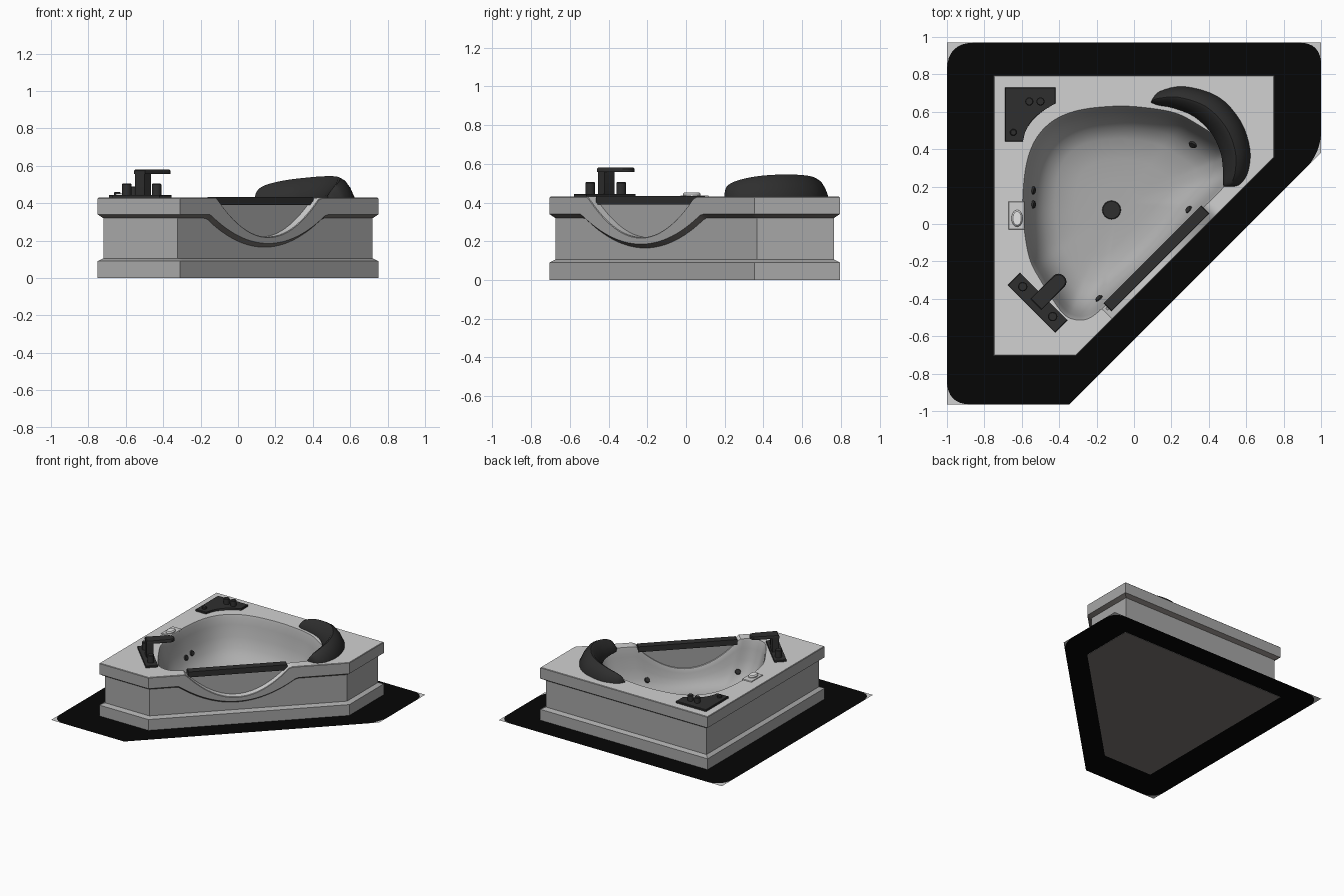
import bpy, bmesh, math
from mathutils import Vector, Matrix
from mathutils.geometry import delaunay_2d_cdt, interpolate_bezier, area_tri

if "Cube" in bpy.data.objects:
    bpy.data.objects.remove(bpy.data.objects["Cube"])

R2 = math.sqrt(2)


def material(name, r, g=None, b=None):
    m = bpy.data.materials.new(name)
    m.diffuse_color = (r, g or r, b or r, 1)
    m.use_nodes = True
    m.node_tree.nodes["Principled BSDF"].inputs["Base Color"].default_value = m.diffuse_color
    return m


DECK = material("pale deck", 0.64)
SHELL = material("grey skirt", 0.385)
BASIN = material("basin grey", 0.42)
UNDER = material("underside grey", 0.195, 0.18, 0.17)
DARK = material("charcoal", 0.028)
BLACK = material("black mat", 0.0017)
WHITE = material("white", 0.8)


def xy(u, v):  # diagonal frame: u along the cut front, v towards the back corner
    return Vector(((u - v) / R2, (u + v) / R2))


def uv(p):
    return (p[0] + p[1]) / R2, (p[1] - p[0]) / R2


def finish(name, bm, mats, angle=35, normals=True):
    bmesh.ops.remove_doubles(bm, verts=bm.verts, dist=1e-5)
    if normals:
        bmesh.ops.recalc_face_normals(bm, faces=bm.faces)
    me = bpy.data.meshes.new(name)
    bm.to_mesh(me)
    bm.free()
    for m in mats:
        me.materials.append(m)
    me.shade_smooth()
    me.set_sharp_from_angle(angle=math.radians(angle))
    ob = bpy.data.objects.new(name, me)
    bpy.context.collection.objects.link(ob)
    return ob


def loft(bm, rings, closed=True, mat=0):
    vs = [[bm.verts.new(p) for p in r] for r in rings]
    n = len(vs[0])
    for a, b in zip(vs, vs[1:]):
        for i in range(n if closed else n - 1):
            j = (i + 1) % n
            bm.faces.new((a[i], a[j], b[j], b[i])).material_index = mat
    return vs


def prism(name, pts, z0, z1, mat, bevel=0.004):
    bm = bmesh.new()
    vs = loft(bm, [[(p[0], p[1], z0) for p in pts], [(p[0], p[1], z1 - bevel) for p in pts]])
    c = sum((Vector(p[:2]) for p in pts), Vector((0, 0))) / len(pts)
    top = [bm.verts.new((*(Vector(p[:2]) + (c - Vector(p[:2])).normalized() * bevel), z1)) for p in pts]
    for i in range(len(pts)):
        j = (i + 1) % len(pts)
        bm.faces.new((vs[1][i], vs[1][j], top[j], top[i]))
    bm.faces.new(vs[0])
    bm.faces.new(top)
    return finish(name, bm, [mat])


def disc(x, y, rx, ry=None, n=20):
    return [(x + rx * math.cos(a), y + (ry or rx) * math.sin(a)) for a in
            (i * math.tau / n for i in range(n))]


def catmull(pts, steps, closed=True):
    pts = [Vector(p) for p in pts]
    n, out = len(pts), []
    get = (lambda i: pts[i % n]) if closed else (lambda i: pts[max(0, min(n - 1, i))])
    for i in range(n if closed else n - 1):
        a, b, c, d = (get(i + k) for k in (-1, 0, 1, 2))
        for s in range(steps):
            t = s / steps
            out.append(0.5 * (2 * b + (c - a) * t + (2 * a - 5 * b + 4 * c - d) * t * t
                              + (3 * b - a - 3 * c + d) * t ** 3))
    return out if closed else out + [pts[-1]]


def ring_fill(bm, outer, inner, zf, mat=0):
    """Flat band between two convex loops, heights from zf."""
    no, ni = len(outer), len(inner)
    edges = [(i, (i + 1) % no) for i in range(no)] + [(no + i, no + (i + 1) % ni) for i in range(ni)]
    vs, _, fs, orig, _, _ = delaunay_2d_cdt(list(outer) + list(inner), edges, [], 0, 1e-6)
    bv = [bm.verts.new((p.x, p.y, zf(p))) for p in vs]
    for f in fs:
        hole = all(orig[i] and min(orig[i]) >= no for i in f)
        if not hole and area_tri(*[vs[i] for i in f]) > 1e-6:
            bm.faces.new([bv[i] for i in f]).material_index = mat


# ---- tub shell: plinth, recessed wall, scooped rim and basin in one skin
def bump(u, half):
    return max(0, 1 - ((u + 0.05) / half) ** 2)


def z_top(p):
    u, v = uv(p)
    return 0.43 - (0.21 * bump(u, 0.39) if v < -0.15 else 0)


def z_low(p):
    u, v = uv(p)
    return 0.34 - (0.155 * bump(u, 0.44) if v < -0.15 else 0)


def outline(d):
    k = d * (R2 - 1)
    c = [(-.75 + d, .795 - d), (-.75 + d, -.705 + d), (-.31 - k, -.705 + d), (.75 - d, .355 + k), (.75 - d, .795 - d)]
    c = [Vector(p) for p in c]
    out = []
    for i, p in enumerate(c):
        n = 60 if i == 2 else 1
        out += [p.lerp(c[(i + 1) % 5], s / n) for s in range(n)]
    return out


half = [(-.25, -.2), (-.42, -.2), (-.53, -.185), (-.59, -.13), (-.605, -.05), (-.566, .141),
        (-.523, .269), (-.417, .417), (-.31, .53), (-.17, .64), (-.04, .695)]
rim_uv = catmull([(.025, -.201)] + half + [(.05 - u, v) for u, v in reversed(half)], 6)
rim = [xy(*p) for p in rim_uv]
out, ins = outline(0), outline(0.03)
FLOOR, C = 0.07, xy(0.02, 0.14)

bm = bmesh.new()
at = lambda loop, f: [(p.x, p.y, f(p)) for p in loop]
plinth = loft(bm, [at(out, lambda p: 0), at(out, lambda p: .09), at(ins, lambda p: .105),
                   at(ins, lambda p: z_low(p) - .02)])
loft(bm, [at(ins, lambda p: z_low(p) - .02), at(out, z_low)], mat=3)
loft(bm, [at(out, z_low), at(out, lambda p: z_top(p) - .004), at(outline(.004), z_top)])
bm.faces.new(plinth[0]).material_index = 3
ring_fill(bm, outline(.004), rim, z_top, mat=2)
rings = []
for s, f in [(1, 1), (.985, .95), (.965, .8), (.925, .55), (.87, .33), (.78, .16), (.66, .06), (.45, .015), (.2, 0)]:
    rings.append([(*C.lerp(p, s), FLOOR + (z_top(p) - FLOOR) * f) for p in rim])
basin = loft(bm, rings, mat=1)
bm.faces.new(basin[-1]).material_index = 1
tub = finish("tub_shell", bm, [SHELL, BASIN, DECK, UNDER], 30)

# ---- window panel filling the scoop, and the dark bar above it
bm = bmesh.new()
us = [-.05 + .39 * (i / 16 - 1) for i in range(33)]
rows = []
for v, top in ((-.225, 0), (-.225, 1), (-.213, 1), (-.213, 0)):
    rows.append([(*xy(u, v), .415 if top else min(.41, .425 - .21 * bump(u, .39))) for u in us])
loft(bm, rows + rows[:1], closed=False)
finish("scoop_panel", bm, [SHELL])
prism("scoop_bar", [xy(-.415, -.244), xy(.325, -.244), xy(.325, -.184), xy(-.415, -.184)], .39, .434, DARK)

# ---- headrest pillow: crescent of cross sections
outer = catmull([(.10, .67), (.14, .71), (.27, .735), (.45, .68), (.57, .55), (.62, .40), (.61, .28), (.57, .215), (.53, .2)], 4, False)
inner = catmull([(.09, .65), (.13, .635), (.21, .62), (.32, .575), (.41, .49), (.46, .39), (.475, .30), (.475, .225), (.48, .2)], 4, False)
bm = bmesh.new()
secs = []
for i, (a, b) in enumerate(zip(inner, outer)):
    h = .02 + .095 * math.sin(math.pi * i / (len(inner) - 1)) ** .85
    secs.append([(*a.lerp(b, f), .41 if g < 0 else .43 + h * g) for f, g in
                 ((0, -1), (.0, .1), (.18, .5), (.4, .94), (.5, 1), (.68, .86), (.86, .5), (1, .03), (1, -1))])
vs = loft(bm, secs)
bm.faces.new(vs[0])
bm.faces.new(vs[-1])
finish("headrest_pillow", bm, [DARK], 40)

# ---- control plate with knobs
curve = interpolate_bezier(Vector((-.42, .645)), Vector((-.50, .60)), Vector((-.58, .55)), Vector((-.595, .44)), 8)
prism("control_plate", [(-.69, .44), *[(p.x, p.y) for p in curve][::-1], (-.42, .73), (-.69, .73)], .425, .445, DARK)
for i, (x, y, r, z) in enumerate([(-.56, .655, .022, .49), (-.50, .655, .022, .49), (-.645, .49, .018, .46),
                                  (-.595, -.335, .025, .505), (-.435, -.495, .025, .505)]):
    prism(f"knob_{i + 1}", disc(x, y, r), .43, z, DARK)

# ---- tap: base plate, column, spout with rounded end
tu, tv = uv((-.515, -.42))
prism("tap_plate", [xy(tu + a, tv + b) for a, b in ((-.046, -.18), (.046, -.18), (.046, .18), (-.046, .18))], .425, .445, DARK)
prism("tap_column", [xy(tu + a, tv + b) for a, b in ((-.015, -.035), (.035, -.035), (.035, .035), (-.015, .035))], .43, .57, DARK)
tip = [xy(tu + .16 + .04 * math.cos(a), tv + .042 * math.sin(a)) for a in (math.pi * (i / 8 - .5) for i in range(9))]
prism("tap_spout", [xy(tu - .015, tv + .042), xy(tu - .015, tv - .042)] + tip, .557, .58, DARK, .006)

# ---- overflow fitting
prism("fitting_plate", [(-.67, -.03), (-.585, -.03), (-.585, .12), (-.67, .12)], .425, .436, DECK)
prism("fitting_button", disc(-.625, .03, .03, .045), .43, .453, WHITE, .008)

# ---- drain and water jets, seated on the basin surface
prism("drain", disc(-.12, .075, .05, n=24), FLOOR - .01, FLOOR + .008, DARK)
bpy.context.view_layer.update()
for i, (x, y) in enumerate([(-.54, .18), (-.54, .105), (.315, .425), (.295, .075), (-.185, -.40)]):
    hit, loc, nor, _ = tub.ray_cast((x, y, .6), (0, 0, -1))
    if hit:
        rot = Vector((0, 0, 1)).rotation_difference(nor).to_matrix().to_4x4()
        bm = bmesh.new()
        bmesh.ops.create_cone(bm, cap_ends=True, segments=16, radius1=.026, radius2=.018, depth=.02,
                              matrix=Matrix.Translation(loc) @ rot)
        finish(f"jet_{i + 1}", bm, [DARK])

# ---- floor mat: black band with rounded corners on a pale backing
corners = [Vector(p) for p in ((-1, .97), (-1, -.965), (-.345, -.965), (1, .38), (1, .97))]
loop, bm = [], bmesh.new()
for i, (p, r) in enumerate(zip(corners, (.15, .13, 0, .12, .12))):
    if not r:
        loop.append(p)
        continue
    a = p + (corners[i - 1] - p).normalized() * r
    b = p + (corners[(i + 1) % 5] - p).normalized() * r
    arc = [Vector(q[:2]) for q in interpolate_bezier(a, a.lerp(p, .67), b.lerp(p, .67), b, 9)]
    loop += arc
    pv = bm.verts.new((*p, .002))
    av = [bm.verts.new((*q, .002)) for q in arc]
    for s, t in zip(av, av[1:]):
        bm.faces.new((pv, s, t)).material_index = 1
ring_fill(bm, loop, [Vector(p) for p in outline(0.002)], lambda p: .002)
for f in bm.faces:
    f.normal_update()
    if f.normal.z < 0:
        f.normal_flip()
finish("floor_mat", bm, [BLACK, DECK], normals=False)
